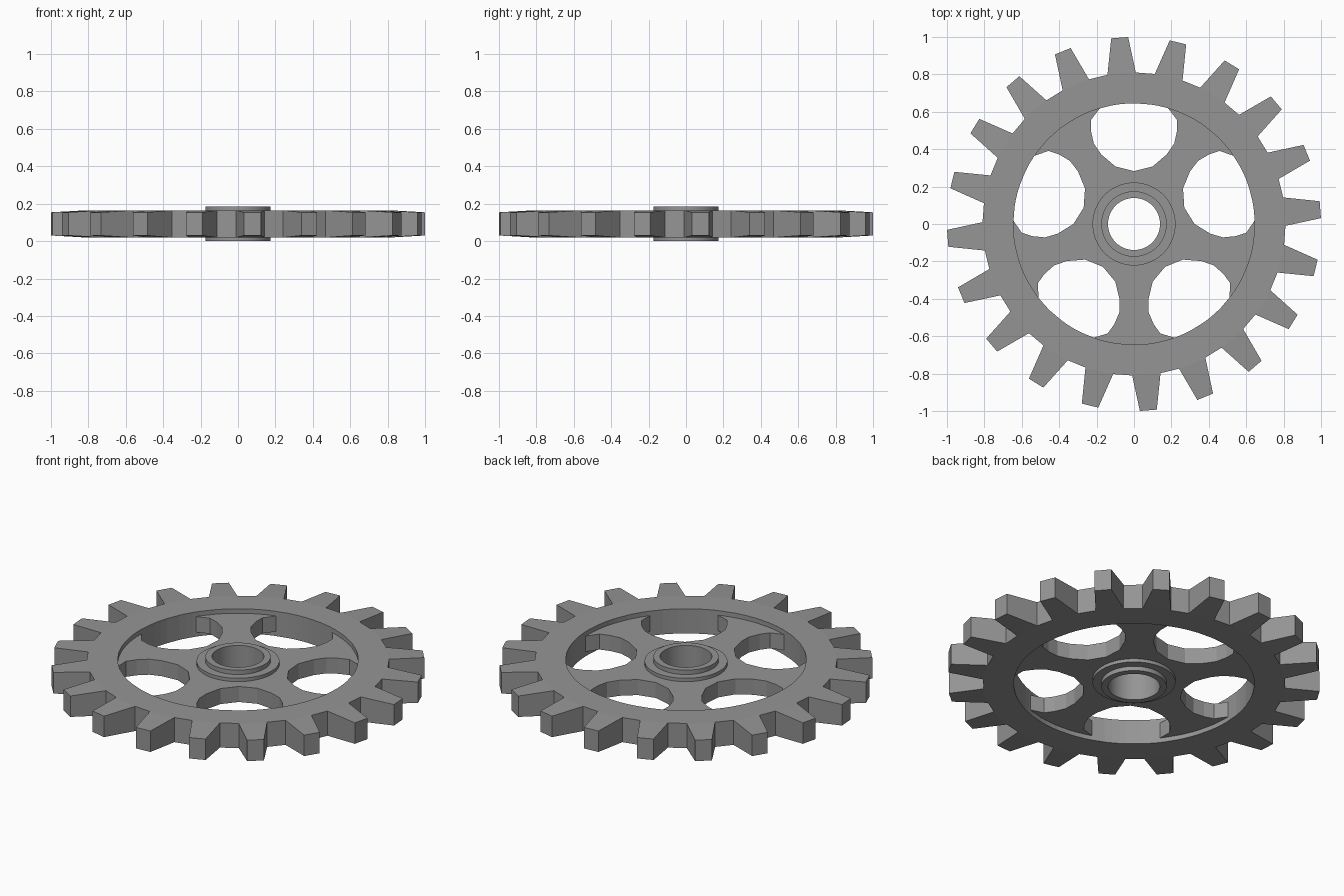
import bpy, bmesh
from math import sin, cos, radians, tau

if "Cube" in bpy.data.objects:
    bpy.data.objects.remove(bpy.data.objects["Cube"])

TEETH, MID = 20, 0.092

# Dark grey metal
grey = bpy.data.materials.new("dark_grey")
grey.diffuse_color = (0.3, 0.3, 0.3, 1)
grey.use_nodes = True
grey.node_tree.nodes["Principled BSDF"].inputs["Base Color"].default_value = grey.diffuse_color


def polar(r, deg, z):
    return (r * cos(radians(deg)), r * sin(radians(deg)), z)


def finish(bm, name):
    bmesh.ops.recalc_face_normals(bm, faces=bm.faces)
    me = bpy.data.meshes.new(name)
    bm.to_mesh(me)
    bm.free()
    me.materials.append(grey)
    ob = bpy.data.objects.new(name, me)
    bpy.context.collection.objects.link(ob)
    return ob


def lathe(name, profile, n):
    """Revolve a closed (radius, z) profile into a ring."""
    bm = bmesh.new()
    rings = [[bm.verts.new(polar(r, 360 * i / n, z)) for r, z in profile] for i in range(n)]
    m = len(profile)
    for i in range(n):
        a, b = rings[i], rings[(i + 1) % n]
        for j in range(m):
            k = (j + 1) % m
            bm.faces.new((a[j], b[j], b[k], a[k]))
    return finish(bm, name)


# Toothed rim: flat ring with tapered teeth
bm = bmesh.new()
angles = [18 * t + a for t in range(TEETH) for a in (-0.7, 2.9, 6.5, 10.1)]
inner, root, tip = [], [], []
for s in (-1, 1):
    inner.append([bm.verts.new(polar(0.645, a, MID + s * 0.073)) for a in angles])
    root.append([bm.verts.new(polar(0.81, a, MID + s * 0.073)) for a in angles])
    tip.append([bm.verts.new(polar(1.0, 18 * t + a, MID + s * 0.062))
                for t in range(TEETH) for a in (1.8, 7.0)])
n = len(angles)
for i in range(n):
    j = (i + 1) % n
    bm.faces.new((inner[0][i], inner[0][j], inner[1][j], inner[1][i]))
    for s in (0, 1):
        bm.faces.new((inner[s][i], inner[s][j], root[s][j], root[s][i]))
    if i % 4 == 3:
        bm.faces.new((root[0][i], root[0][j], root[1][j], root[1][i]))
for t in range(TEETH):
    b, p = 4 * t, 2 * t
    for s in (0, 1):
        bm.faces.new(root[s][b:b + 4] + [tip[s][p + 1], tip[s][p]])
    for v, w in ((b, p), (b + 3, p + 1)):
        bm.faces.new((root[0][v], tip[0][w], tip[1][w], root[1][v]))
    bm.faces.new((tip[0][p], tip[0][p + 1], tip[1][p + 1], tip[1][p]))
finish(bm, "toothed_rim")

# Hub: bored sleeve with a wider stepped collar
hub = lathe("hub", [(0.139, 0), (0.175, 0), (0.175, 0.026), (0.222, 0.026),
                    (0.222, 0.158), (0.175, 0.158), (0.175, 0.184), (0.139, 0.184)], 64)

# Thin web between hub and rim
web = lathe("web", [(0.19, 0.046), (0.66, 0.046), (0.66, 0.138), (0.19, 0.138)], 80)

# Five window cutters, open toward the rim
half = [(0.1, 0.308), (0.175, 0.372), (0.215, 0.43), (0.23, 0.497), (0.23, 0.556),
        (0.18, 0.622), (0.165, 0.72)]
outline = [(0, 0.283)] + half + [(-x, y) for x, y in reversed(half)]
bm = bmesh.new()
for k in range(5):
    c, s = cos(tau * k / 5), sin(tau * k / 5)
    lo, hi = [[bm.verts.new((x * c - y * s, x * s + y * c, z)) for x, y in outline]
              for z in (-0.1, 0.3)]
    bm.faces.new(lo)
    bm.faces.new(hi)
    for i in range(len(lo)):
        j = (i + 1) % len(lo)
        bm.faces.new((lo[i], lo[j], hi[j], hi[i]))
cutter = finish(bm, "window_cutter")
cutter.hide_render = True
cutter.hide_set(True)
mod = web.modifiers.new("windows", 'BOOLEAN')
mod.operation = 'DIFFERENCE'
mod.solver = 'EXACT'
mod.object = cutter

# Smooth the turned hub, keep its edges sharp
bpy.context.view_layer.objects.active = hub
hub.select_set(True)
bpy.ops.object.shade_smooth_by_angle(angle=radians(30))
